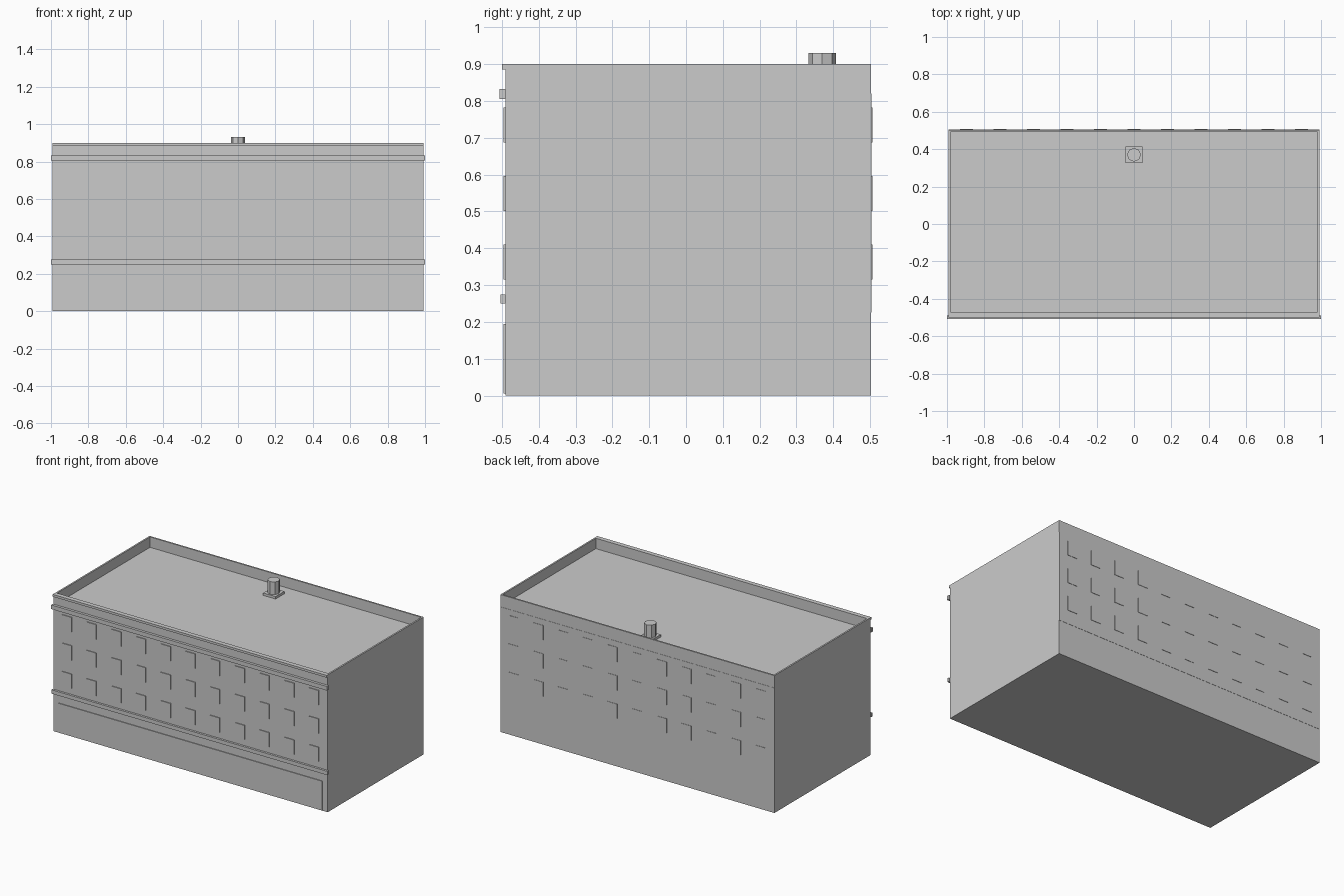
import bpy, bmesh

old = bpy.data.objects.get("Cube")
if old:
    bpy.data.objects.remove(old, do_unlink=True)

grey = bpy.data.materials.new("plain_grey")
grey.use_nodes = True
COLOUR = (0.6, 0.6, 0.6, 1)
grey.diffuse_color = COLOUR
grey.node_tree.nodes["Principled BSDF"].inputs["Base Color"].default_value = COLOUR


def add_box(bm, x, y, z):
    """Add a box spanning the three (low, high) ranges."""
    verts = bmesh.ops.create_cube(bm, size=1)["verts"]
    for v in verts:
        v.co = [lo + (c + 0.5) * (hi - lo) for c, (lo, hi) in zip(v.co, (x, y, z))]


def finish(bm, name):
    mesh = bpy.data.meshes.new(name)
    bm.to_mesh(mesh)
    bm.free()
    mesh.materials.append(grey)
    obj = bpy.data.objects.new(name, mesh)
    bpy.context.collection.objects.link(obj)
    return obj


def box(name, x, y, z):
    bm = bmesh.new()
    add_box(bm, x, y, z)
    return finish(bm, name)


HALF, FRONT, BACK, TOP, ROOF = 0.993, -0.49, 0.503, 0.9, 0.832

# Main block with the flat roof sunk inside the parapet
bm = bmesh.new()
add_box(bm, (-HALF, HALF), (FRONT, BACK), (0, TOP))
bm.normal_update()
roof = max(bm.faces, key=lambda f: f.calc_center_median().z)
bmesh.ops.inset_region(bm, faces=[roof], thickness=0.015)
for v in roof.verts:
    if v.co.y < 0:
        v.co.y = FRONT + 0.02
rim = list(roof.verts)
geo = bmesh.ops.extrude_face_region(bm, geom=[roof])["geom"]
for v in geo:
    if isinstance(v, bmesh.types.BMVert):
        v.co.z = ROOF
if roof.is_valid:
    bmesh.ops.delete(bm, geom=[roof], context="FACES_ONLY")
bmesh.ops.recalc_face_normals(bm, faces=bm.faces)
finish(bm, "building_body")

# Front mouldings and the ground floor panel
box("cornice", (-HALF, HALF), (-0.5, FRONT), (0.885, TOP))
box("upper_band", (-1, 1), (-0.507, FRONT), (0.805, 0.832))
box("lower_band", (-1, 1), (-0.504, FRONT), (0.25, 0.275))
box("ground_floor_panel", (-0.957, 0.957), (-0.495, FRONT), (0.005, 0.195))

# Thin panel across the upper back wall
box("back_panel", (-HALF, HALF), (BACK, 0.5045), (0.225, 0.82))


def window_grid(name, y):
    """Three rows of eleven thin window plates."""
    bm = bmesh.new()
    for row in range(3):
        low = 0.315 + row * 0.186
        for col in range(-5, 6):
            x = col * 0.179
            add_box(bm, (x - 0.035, x + 0.035), y, (low, low + 0.095))
    finish(bm, name)


window_grid("front_windows", (-0.495, FRONT))
window_grid("back_windows", (BACK, 0.507))

# Roof vent on its square base
VENT_Y = 0.37
box("vent_base", (-0.045, 0.045), (VENT_Y - 0.045, VENT_Y + 0.045), (ROOF, ROOF + 0.016))
bpy.ops.mesh.primitive_cylinder_add(vertices=8, radius=0.037, depth=0.085,
                                    location=(0, VENT_Y, 0.8885))
vent = bpy.context.object
vent.name = "vent_pipe"
vent.data.materials.append(grey)
